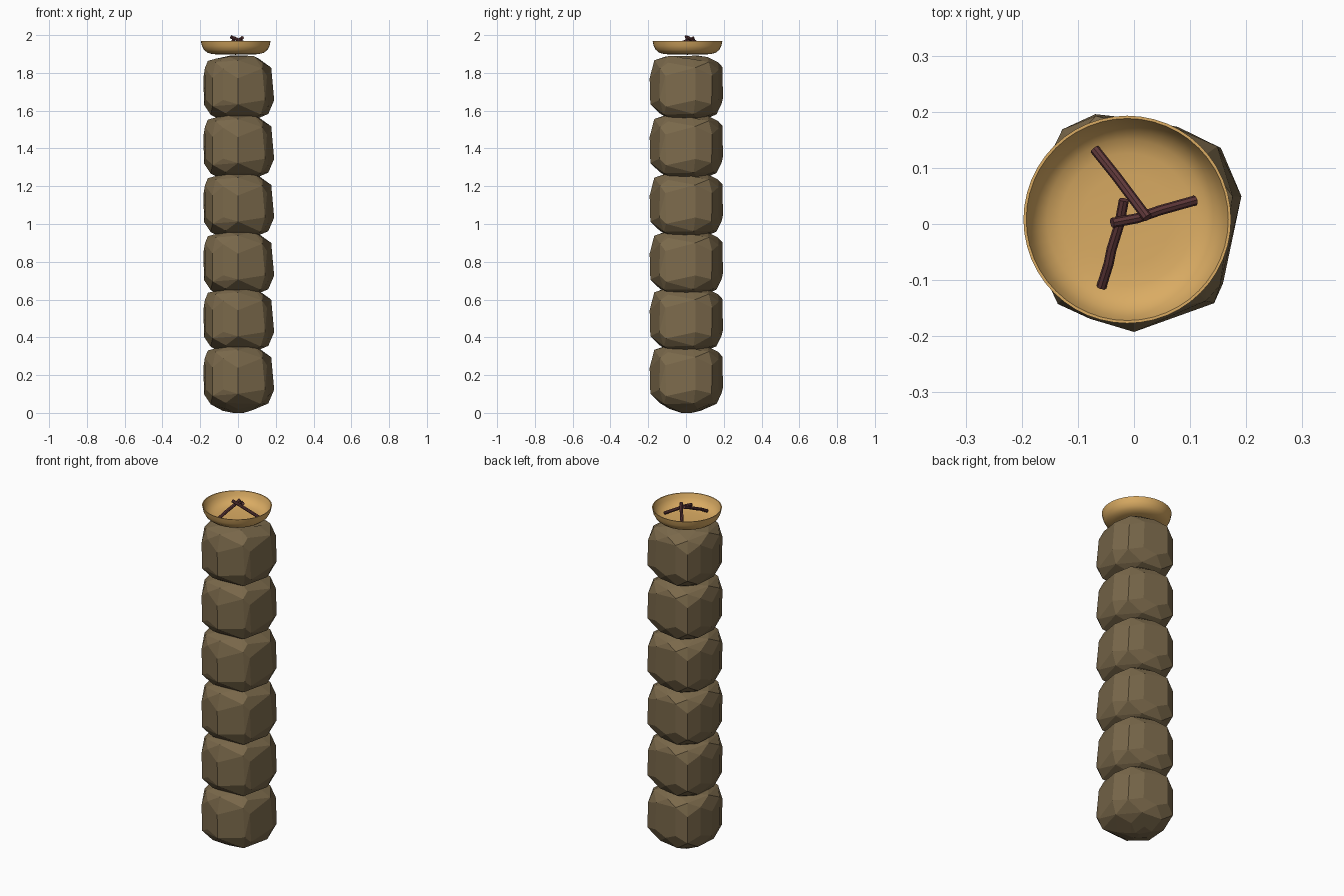
import bpy, bmesh, math, random
from mathutils import Vector

if "Cube" in bpy.data.objects:
    bpy.data.objects.remove(bpy.data.objects["Cube"])

random.seed(4)


def material(name, rgb):
    m = bpy.data.materials.new(name)
    m.diffuse_color = (*rgb, 1)
    m.use_nodes = True
    m.node_tree.nodes["Principled BSDF"].inputs["Base Color"].default_value = m.diffuse_color
    return m


STONE = material("brown stone", (0.195, 0.140, 0.070))
CLAY = material("ochre clay", (0.70, 0.41, 0.125))
WOOD = material("dark wood", (0.115, 0.040, 0.042))


def add_object(name, bm, mat):
    bmesh.ops.recalc_face_normals(bm, faces=bm.faces)
    me = bpy.data.meshes.new(name)
    bm.to_mesh(me)
    bm.free()
    me.materials.append(mat)
    ob = bpy.data.objects.new(name, me)
    bpy.context.collection.objects.link(ob)
    return ob


# Faceted stone: convex hull of scaled outlines at several heights
OUTLINE = [(0.195, 0.05), (0.16, 0.14), (0.08, 0.175), (0.0, 0.193), (-0.07, 0.199),
           (-0.13, 0.172), (-0.165, 0.10), (-0.185, 0.02), (-0.178, -0.06), (-0.138, -0.145),
           (-0.08, -0.172), (0.0, -0.195), (0.145, -0.142), (0.165, -0.11)]
RINGS = [(0.004, 0.15), (0.02, 0.45), (0.05, 0.83), (0.10, 0.985), (0.13, 1.0),
         (0.25, 1.0), (0.295, 0.985), (0.33, 0.88), (0.352, 0.66), (0.362, 0.35)]


def stone_mesh():
    bm = bmesh.new()
    for i, (z, s) in enumerate(RINGS):
        for k, (x, y) in enumerate(OUTLINE):
            if (k + i) % 2:
                continue
            f = s * random.uniform(0.975, 1.0)
            if x > 0:                      # the right side leans inwards
                x *= 1 - 0.45 * max(0, z - 0.11)
            dz = random.uniform(-0.008, 0.008) if 0 < i < 9 else 0
            bm.verts.new((x * f, y * f, z + dz))
    hull = bmesh.ops.convex_hull(bm, input=bm.verts)
    bmesh.ops.delete(bm, geom=list({g for g in hull["geom_interior"] + hull["geom_unused"]
                                    if isinstance(g, bmesh.types.BMVert)}), context='VERTS')
    bmesh.ops.dissolve_limit(bm, angle_limit=math.radians(7), verts=bm.verts, edges=bm.edges)
    low = min(v.co.z for v in bm.verts)
    bmesh.ops.translate(bm, verts=bm.verts, vec=(0, 0, -low))
    return bm


# Stack of six identical stones
stone = add_object("stone_1", stone_mesh(), STONE)
for i, z in enumerate((0.305, 0.605, 0.912, 1.222, 1.533)):
    copy = bpy.data.objects.new(f"stone_{i + 2}", stone.data)
    copy.location.z = z
    bpy.context.collection.objects.link(copy)

# Shallow bowl, a lathed closed profile
PROFILE = [(0, 1.896), (0.09, 1.897), (0.125, 1.900), (0.150, 1.907), (0.168, 1.922),
           (0.179, 1.943), (0.185, 1.970), (0.180, 1.970), (0.172, 1.946), (0.160, 1.928),
           (0.143, 1.914), (0.118, 1.907), (0.08, 1.904), (0, 1.903)]
bm = bmesh.new()
pts = [bm.verts.new((r, 0, z)) for r, z in PROFILE]
edges = [bm.edges.new(p) for p in zip(pts, pts[1:])]
bmesh.ops.spin(bm, geom=pts + edges, cent=(0, 0, 0), axis=(0, 0, 1),
               angle=math.tau, steps=48, use_merge=False)
bmesh.ops.remove_doubles(bm, verts=bm.verts, dist=1e-4)
bowl = add_object("bowl", bm, CLAY)
bowl.location = (-0.012, 0.008, 0)
bpy.context.view_layer.objects.active = bowl
bowl.select_set(True)
bpy.ops.object.shade_smooth_by_angle(angle=math.radians(40))


# Twigs: eight-sided rods swept along a bent path
def twig(name, path, radius=0.009, sides=8):
    path = [Vector(p) for p in path]
    bm = bmesh.new()
    rings = []
    for i, p in enumerate(path):
        d = (path[min(i + 1, len(path) - 1)] - path[max(i - 1, 0)]).normalized()
        u = d.cross(Vector((0, 0, 1))).normalized()
        w = u.cross(d)
        rings.append([bm.verts.new(p + radius * (u * math.cos(a) + w * math.sin(a)))
                      for a in (math.tau * k / sides for k in range(sides))])
    for a, b in zip(rings, rings[1:]):
        for k in range(sides):
            n = (k + 1) % sides
            bm.faces.new((a[k], a[n], b[n], b[k]))
    bm.faces.new(rings[0])
    bm.faces.new(rings[-1])
    add_object(name, bm, WOOD)


twig("twig_back", [(-0.070, 0.133, 1.921), (-0.030, 0.083, 1.945), (0.024, 0.011, 1.987)])
twig("twig_right", [(-0.039, 0.002, 1.991), (0.005, 0.010, 1.973),
                    (0.045, 0.024, 1.950), (0.109, 0.042, 1.917)])
twig("twig_front", [(-0.018, 0.043, 1.985), (-0.026, 0.000, 1.968), (-0.040, -0.045, 1.948),
                    (-0.045, -0.070, 1.938), (-0.058, -0.112, 1.915)])
